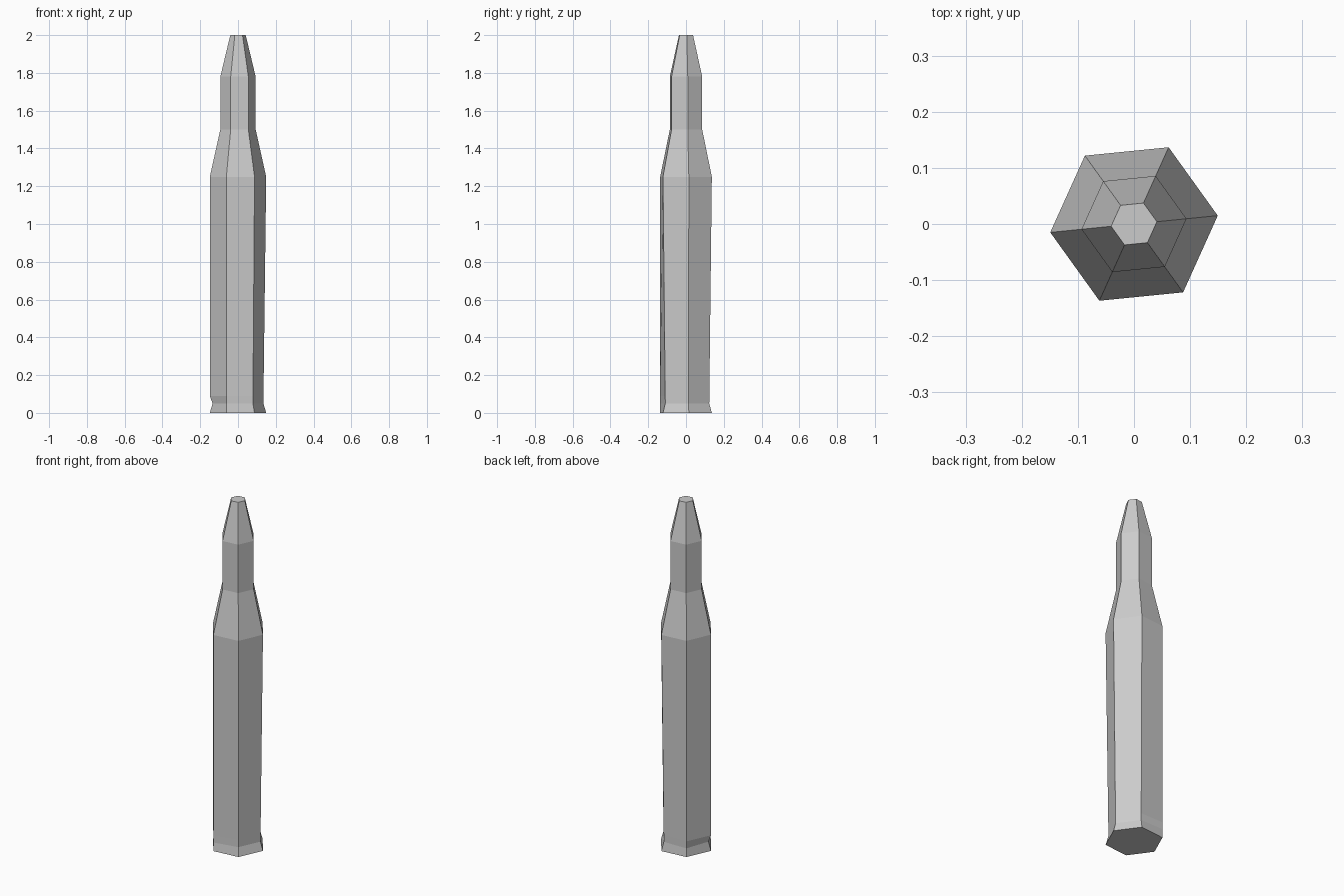
import bpy, bmesh, math

cube = bpy.data.objects.get("Cube")
if cube:
    bpy.data.objects.remove(cube)

# Single grey material
GREY = (0.6, 0.6, 0.6, 1.0)
mat = bpy.data.materials.new("plain grey")
mat.use_nodes = True
mat.diffuse_color = GREY
mat.node_tree.nodes["Principled BSDF"].inputs["Base Color"].default_value = GREY

SIDES = 6
TURN = math.radians(5.7)
R = 0.15          # widest radius
WAIST = 0.135     # groove radius above the rim
STRAIGHT = {2, 4}  # corners that carry no groove
STEPPED = {3}      # corner that steps back out above the groove

# Radius of each corner at the two groove levels
low = [R if i in STRAIGHT else WAIST for i in range(SIDES)]
high = [R if i in STRAIGHT | STEPPED else WAIST + 0.0005 for i in range(SIDES)]

# Height and corner radii, from rim to tip
profile = [
    (0.0, [R] * SIDES),
    (0.05, low),
    (0.09, high),
    (1.25, [R] * SIDES),
    (1.50, [0.094] * SIDES),
    (1.78, [0.094] * SIDES),
    (2.0, [0.041] * SIDES),
]

# Six-sided casing lofted through the profile, with shoulder, neck and tip
bm = bmesh.new()
rings = []
for z, radii in profile:
    ring = []
    for i, r in enumerate(radii):
        a = TURN + i * math.tau / SIDES
        ring.append(bm.verts.new((r * math.cos(a), r * math.sin(a), z)))
    rings.append(ring)
for lower, upper in zip(rings, rings[1:]):
    for i in range(SIDES):
        j = (i + 1) % SIDES
        bm.faces.new((lower[i], lower[j], upper[j], upper[i]))
bm.faces.new(reversed(rings[0]))
bm.faces.new(rings[-1])
bmesh.ops.recalc_face_normals(bm, faces=bm.faces)

mesh = bpy.data.meshes.new("cartridge")
bm.to_mesh(mesh)
bm.free()
mesh.materials.append(mat)
obj = bpy.data.objects.new("cartridge", mesh)
bpy.context.collection.objects.link(obj)
